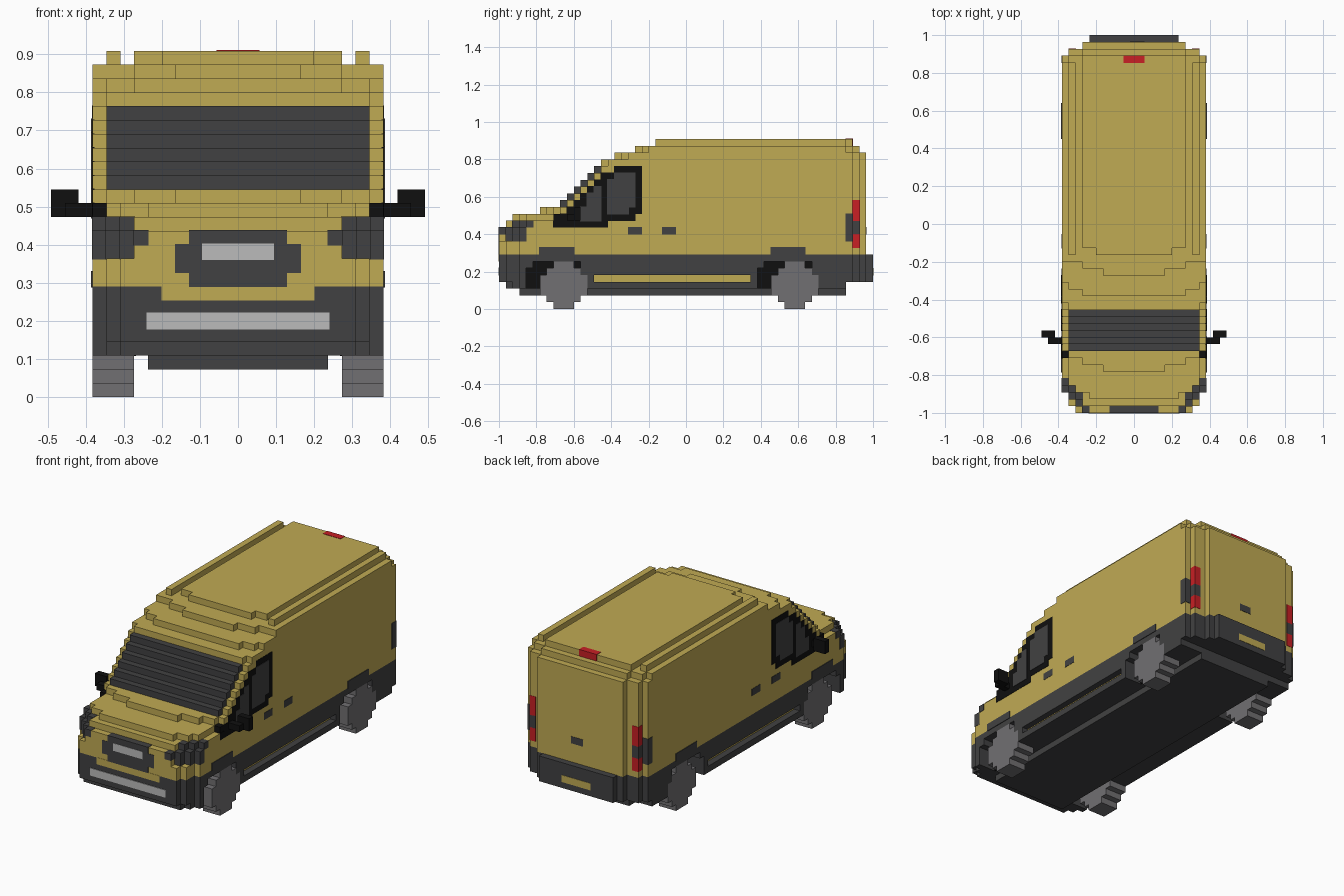
import bpy, bmesh
from mathutils import Matrix, Vector

if "Cube" in bpy.data.objects:
    bpy.data.objects.remove(bpy.data.objects["Cube"])

V = 2 / 55      # edge of one block; all part sizes below are in blocks
PAD = 0.1       # thickness of painted plates, in blocks


def material(name, r, g, b):
    m = bpy.data.materials.new(name)
    m.use_nodes = True
    m.diffuse_color = (r, g, b, 1)
    bsdf = next(n for n in m.node_tree.nodes if n.type == 'BSDF_PRINCIPLED')
    bsdf.inputs["Base Color"].default_value = (r, g, b, 1)
    return m


YELLOW = material("mustard_paint", 0.53, 0.405, 0.088)
DARK = material("charcoal_plastic", 0.053, 0.053, 0.054)
GREY = material("wheel_grey", 0.165, 0.16, 0.168)
WHITE = material("pale_grey_trim", 0.5, 0.5, 0.5)
BLACK = material("black_trim", 0.005, 0.005, 0.005)
RED = material("red_lens", 0.58, 0.014, 0.018)


def part(name, mat, boxes, pad=0.0):
    """One object from boxes (x0, x1, y0, y1, z0, z1); y counts from the nose."""
    bm = bmesh.new()
    for x0, x1, y0, y1, z0, z1 in boxes:
        c = Vector(((x0 + x1) / 2, (y0 + y1) / 2 - 27.5, (z0 + z1) / 2)) * V
        s = Vector((abs(x1 - x0) + 2 * pad, y1 - y0 + 2 * pad, z1 - z0 + 2 * pad)) * V
        bmesh.ops.create_cube(bm, size=1, matrix=Matrix.Translation(c) @ Matrix.Diagonal(s.to_4d()))
    me = bpy.data.meshes.new(name)
    bm.to_mesh(me)
    bm.free()
    me.materials.append(mat)
    ob = bpy.data.objects.new(name, me)
    bpy.context.collection.objects.link(ob)
    return ob


def pair(name, mat, boxes, pad=0.0):
    """The same part on the left (+x) and the right (-x)."""
    part("left_" + name, mat, boxes, pad)
    part("right_" + name, mat, [(-b[1], -b[0], *b[2:]) for b in boxes], pad)


def layer(z0, z1, front, back):
    """Centred slabs whose width steps down towards nose and tail."""
    def end(w, rows, pick):
        return pick(y for hw, y in rows if hw >= w)
    widths = sorted({hw for hw, _ in front + back})
    return [(-w, w, end(w, front, min), end(w, back, max), z0, z1) for w in widths]


# Upper body: stepped layers from the sills to the roof
TAIL = [(10.5, 52), (9.5, 53), (7.5, 54)]
body = layer(8, 10, [(8.5, 0), (9.5, 1), (10.5, 3)], TAIL)
body += layer(10, 12, [(7.5, 0), (8.5, 1), (9.5, 2), (10.5, 3)], TAIL)
body += layer(12, 13, [(7.5, 1), (8.5, 2), (9.5, 3), (10.5, 4)], TAIL)
body += layer(13, 14, [(6.5, 2), (8.5, 3), (9.5, 4), (10.5, 9)], TAIL)
body += layer(14, 15, [(4.5, 6), (7.5, 7), (9.5, 8), (10.5, 9)], TAIL)
for k in range(15, 21):
    body += layer(k, k + 1, [(10.5, k - 5)], TAIL)
body += layer(21, 22, [(9.5, 15), (10.5, 16)], TAIL)
body += layer(22, 23, [(7.5, 17), (9.5, 18), (10.5, 19)], TAIL)
body += layer(23, 24, [(4.5, 20), (7.5, 21), (10.5, 22)], [(10.5, 51), (9.5, 52), (7.5, 53)])
body += layer(24, 25, [(5.5, 23), (7.5, 24)], [(7.5, 52)])
part("upper_body", YELLOW, body)
pair("roof_rail", YELLOW, [(8.5, 9.5, 23, 51, 24, 25)])
part("windshield", DARK, [(-9.5, 9.5, k - 6, k - 5, k, k + 1) for k in range(15, 21)])

# Lower body: core between the wheels, then the side skirts around the arches
part("lower_body", DARK, [
    (-7.5, 7.5, 0, 54, 4, 8), (-6.5, 6.5, 54, 55, 4, 8),
    (-7.5, 7.5, 1, 51, 3, 4), (-6.5, 6.5, 3, 51, 2, 3)])
ARCHES = (4, 38)
skirt = [
    (7.5, 8.5, 0, 4, 4, 8), (8.5, 9.5, 1, 4, 4, 8), (9.5, 10.5, 3, 4, 4, 8),
    (7.5, 8.5, 1, 4, 3, 4), (8.5, 9.5, 2, 4, 3, 4), (9.5, 10.5, 3, 4, 3, 4),
    (7.5, 10.5, 13, 38, 5, 8), (7.5, 10.5, 13, 38, 3, 4), (7.5, 9.4, 13, 38, 4, 5),
    (9.4, 10.5, 13, 14, 4, 5), (9.4, 10.5, 37, 38, 4, 5),
    (7.5, 10.5, 47, 52, 4, 8), (7.5, 10.5, 47, 51, 3, 4), (7.5, 9.5, 52, 53, 4, 8)]
for a in ARCHES:
    skirt += [(7.5, 10.5, a, a + 9, 7, 8), (7.5, 10.5, a, a + 1, 6, 7),
              (7.5, 10.5, a + 8, a + 9, 5, 7)]
pair("side_skirt", DARK, skirt)
pair("sill_strip", YELLOW, [(9.4, 9.5, 14, 37, 4, 5)])
pair("arch_lining", BLACK, [(7.4, 7.5, a, a + 9, 3, 7) for a in ARCHES], pad=0.02)
pair("arch_flare", DARK, [(10.4, 10.5, a + 2, a + 7, 8, 9) for a in ARCHES], pad=PAD)

# Wheels: blocky discs, seven blocks across
RIM = (2, 1, 0, 0, 0, 1, 2)
for name, y in (("front_wheel", 6), ("rear_wheel", 40)):
    pair(name, GREY, [(7.5, 10.5, y + i, y + 7 - i, k, k + 1) for k, i in enumerate(RIM)])

# Nose: grille, bumper paint, bars and headlights
part("bumper_paint", YELLOW, [(-5.5, 5.5, 0, 0.1, 7, 8)], pad=0.04)
part("grille", DARK, [(-3.5, 3.5, 0, 1, 8, 12), (-4.5, 4.5, 0, 1, 9, 11)], pad=0.05)
part("grille_bar", WHITE, [(-2.5, 2.5, 0, 0.1, 10, 11)], pad=PAD)
part("bumper_bar", WHITE, [(-6.5, 6.5, 0, 0.1, 5, 6)], pad=PAD)
pair("headlight", DARK, [
    (7.5, 8.5, 1, 3, 10, 12), (8.5, 9.5, 2, 4, 10, 12), (9.5, 10.5, 3, 4, 10, 12),
    (7.5, 8.5, 2, 3, 12, 13), (8.5, 9.5, 3, 4, 12, 13), (9.5, 10.5, 4, 5, 12, 13),
    (6.5, 7.5, 0, 1, 11, 12)], pad=0.05)

# Side windows: black sloping frame with two panes
frame = [(10.4, 10.5, 8, 16, 12, 13), (10.4, 10.5, 9, 20, 13, 14)]
frame += [(10.4, 10.5, k - 4 + (k == 20), 21, k, k + 1) for k in range(14, 21)]
pair("window_frame", BLACK, frame, pad=0.05)
PANE = {13: 12, 14: 12, 15: 13, 16: 13, 17: 14}
pair("quarter_glass", DARK, [(10.4, 10.5, y, 15, k, k + 1) for k, y in PANE.items()], pad=PAD)
pair("door_glass", DARK, [(10.4, 10.5, 16, 19, 14, 15), (10.4, 10.5, 16, 20, 15, 19),
                          (10.4, 10.5, 17, 20, 19, 20)], pad=PAD)

# Mirrors and handles
pair("mirror", BLACK, [(9.5, 10.5, 8, 9, 13, 14), (10.5, 12.5, 10, 11, 13, 14),
                       (11.5, 13.5, 11, 12, 13, 15)])
pair("door_handles", DARK, [(10.4, 10.5, y, y + 2, 11, 12) for y in (19, 24)], pad=0.05)

# Tail: lamps, brake light, handle and plate
pair("tail_lamp", RED, [(8.5, 9.5, 52, 53, 9, 11), (8.5, 9.5, 52, 53, 13, 16)], pad=0.05)
pair("tail_lamp_trim", DARK, [(8.5, 9.5, 52, 53, 11, 13), (9.5, 10.5, 51, 52, 10, 14)], pad=0.05)
part("brake_light", RED, [(-1.5, 1.5, 51, 52, 24, 25)], pad=0.05)
part("rear_handle", DARK, [(-0.5, 1.5, 53.9, 54, 11, 12)], pad=0.05)
part("rear_plate", YELLOW, [(-2.5, 2.5, 54.9, 55, 5, 6)], pad=0.05)
